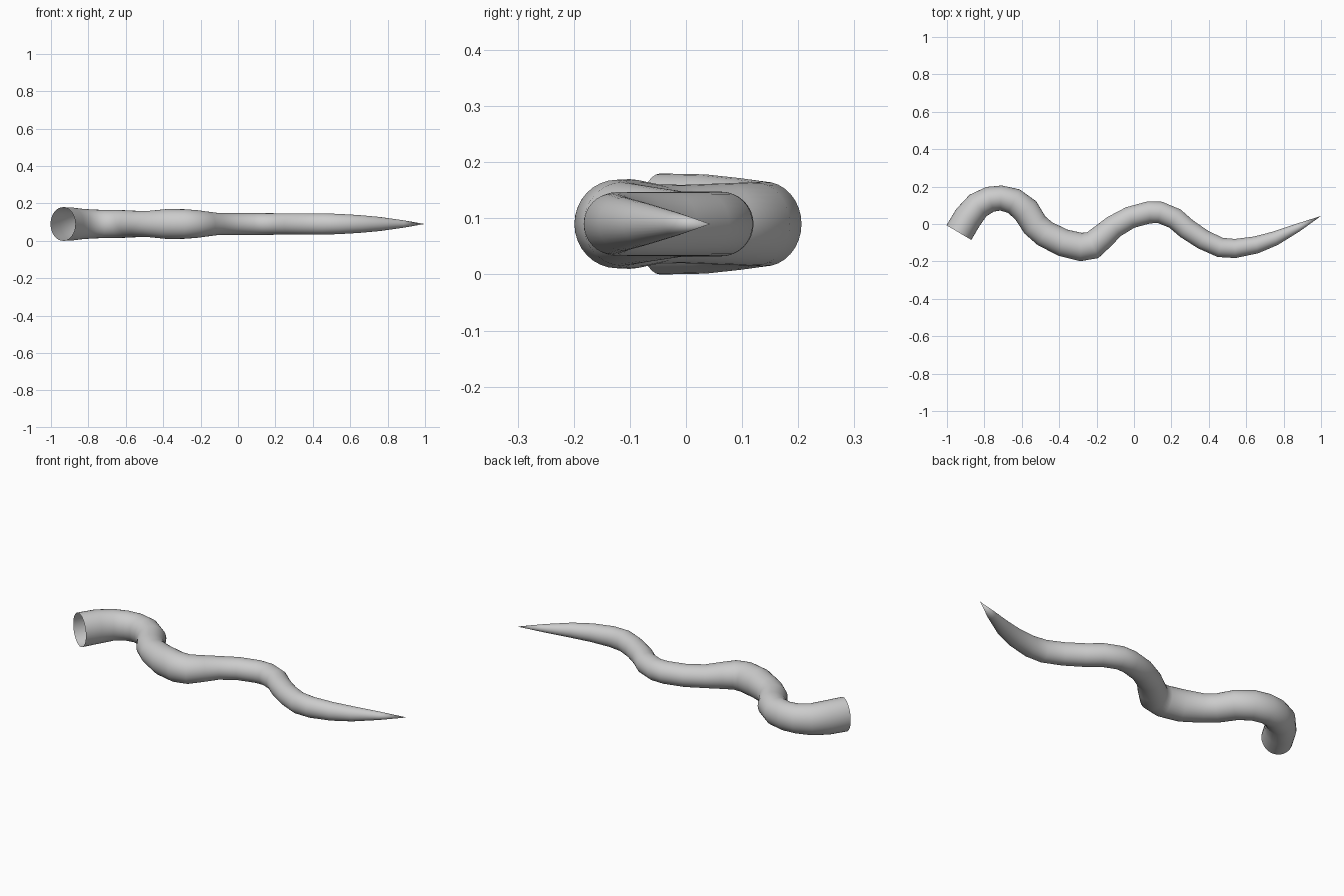
import bpy, bmesh, math
from mathutils import Vector

cube = bpy.data.objects.get("Cube")
if cube:
    bpy.data.objects.remove(cube, do_unlink=True)

SIDES = 32
AXIS_HEIGHT = 0.09

# Centre line as seen from above: x, y, half width
path = [
    (-.936, -.046, .077), (-.888, .035, .077), (-.834, .099, .073),
    (-.77, .132, .069), (-.711, .139, .067), (-.642, .122, .07),
    (-.578, .072, .074), (-.53, -.005, .072), (-.476, -.052, .072),
    (-.38, -.1, .074), (-.284, -.123, .076), (-.222, -.114, .075),
    (-.166, -.066, .068), (-.107, -.014, .062), (-.02, .035, .059),
    (.08, .062, .059), (.139, .062, .058), (.219, .029, .057),
    (.28, -.024, .056), (.369, -.083, .054), (.46, -.125, .053),
    (.54, -.131, .051), (.652, -.112, .046), (.754, -.077, .038),
    (.877, -.019, .022),
]
tip = Vector((1, .043, AXIS_HEIGHT))

# Half height along x, interpolated between these stations
height_profile = [(-1, .09), (-.9, .09), (-.8, .077), (-.6, .074), (-.5, .068),
                  (-.37, .081), (-.25, .078), (-.1, .058), (.45, .057),
                  (.6, .052), (.8, .034), (1, 0)]


def half_height(x):
    for (xa, ha), (xb, hb) in zip(height_profile, height_profile[1:]):
        if x <= xb:
            return ha + (hb - ha) * (x - xa) / (xb - xa)
    return 0


def material(name, value):
    mat = bpy.data.materials.new(name)
    mat.use_nodes = True
    colour = (value, value, value, 1)
    mat.diffuse_color = colour
    mat.node_tree.nodes["Principled BSDF"].inputs["Base Color"].default_value = colour
    return mat


# Sweep an oval ring along the centre line, open at the thick end
bm = bmesh.new()
centres = [Vector((x, y, AXIS_HEIGHT)) for x, y, _ in path] + [tip]
rings = []
for i, (x, y, width) in enumerate(path):
    ahead = (centres[i + 1] - centres[i]).normalized()
    behind = (centres[i] - centres[i - 1]).normalized() if i else ahead
    tangent = (ahead + behind).normalized()
    side = Vector((-tangent.y, tangent.x, 0))
    up = Vector((0, 0, half_height(x)))
    ring = []
    for k in range(SIDES):
        angle = math.tau * k / SIDES
        offset = side * width * math.cos(angle) + up * math.sin(angle)
        ring.append(bm.verts.new(centres[i] + offset))
    rings.append(ring)

for a, b in zip(rings, rings[1:]):
    for k in range(SIDES):
        n = (k + 1) % SIDES
        bm.faces.new((a[k], a[n], b[n], b[k]))

# Close the thin end in a point
point = bm.verts.new(tip)
for k in range(SIDES):
    bm.faces.new((rings[-1][k], rings[-1][(k + 1) % SIDES], point))
bmesh.ops.recalc_face_normals(bm, faces=bm.faces[:])

mesh = bpy.data.meshes.new("wavy_tapered_tube")
bm.to_mesh(mesh)
bm.free()
mesh.materials.append(material("light grey", 0.6))
tube = bpy.data.objects.new("wavy_tapered_tube", mesh)
bpy.context.collection.objects.link(tube)

# Smooth shading
bpy.ops.object.select_all(action="DESELECT")
tube.select_set(True)
bpy.context.view_layer.objects.active = tube
bpy.ops.object.shade_smooth_by_angle(angle=math.radians(60))
